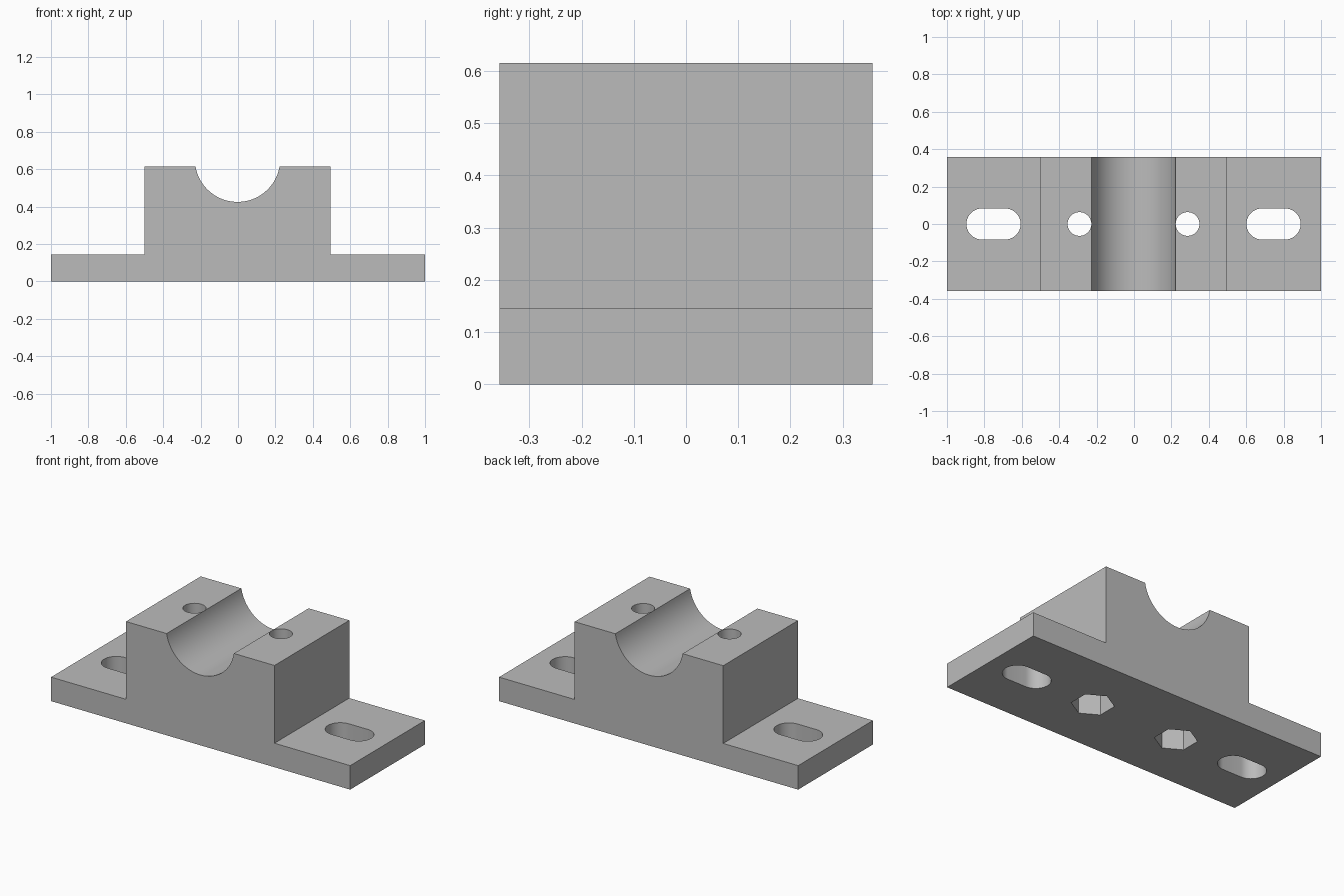
import bpy
import bmesh
from math import pi, sin, cos, asin, radians

cube = bpy.data.objects.get("Cube")
if cube:
    bpy.data.objects.remove(cube, do_unlink=True)

# Main sizes
SHIFT = -0.0025          # the block sits a hair off the base centre
DEPTH = 0.357            # half depth
BASE_TOP, BLOCK_TOP = 0.145, 0.615
BLOCK_HALF = 0.4965
BORE_R, BORE_Z = 0.228, 0.653
HOLE_X, HOLE_R = 0.289, 0.0635
NUT_R, NUT_DEPTH = 0.117, 0.25
SLOT_X, SLOT_R, SLOT_REACH = 0.7485, 0.083, 0.062

grey = bpy.data.materials.new("plain grey")
grey.use_nodes = True
colour = (0.5, 0.5, 0.5, 1)
grey.diffuse_color = colour
grey.node_tree.nodes["Principled BSDF"].inputs["Base Color"].default_value = colour


def arc(cx, cy, r, start, end, steps):
    """Points along an arc, both ends included."""
    angles = [start + (end - start) * i / steps for i in range(steps + 1)]
    return [(cx + r * cos(a), cy + r * sin(a)) for a in angles]


def prism(name, points, offset):
    """Extrude a closed outline of 3D points into a solid."""
    bm = bmesh.new()
    face = bm.faces.new([bm.verts.new(p) for p in points])
    new = bmesh.ops.extrude_face_region(bm, geom=[face])["geom"]
    bmesh.ops.translate(bm, vec=offset,
                        verts=[v for v in new if isinstance(v, bmesh.types.BMVert)])
    bmesh.ops.recalc_face_normals(bm, faces=bm.faces)
    mesh = bpy.data.meshes.new(name)
    bm.to_mesh(mesh)
    bm.free()
    mesh.materials.append(grey)
    obj = bpy.data.objects.new(name, mesh)
    bpy.context.collection.objects.link(obj)
    return obj


def cut(target, name, outline, z0, z1):
    """Remove a vertical prism from the target."""
    cutter = prism(name, [(x, y, z0) for x, y in outline], (0, 0, z1 - z0))
    cutter.hide_render = True
    mod = target.modifiers.new(name, "BOOLEAN")
    mod.operation, mod.solver, mod.object = "DIFFERENCE", "EXACT", cutter
    bpy.context.view_layer.objects.active = target
    bpy.ops.object.modifier_apply(modifier=mod.name)
    bpy.data.objects.remove(cutter, do_unlink=True)


# Stepped body with the half-round cradle in its profile
rim = asin((BLOCK_TOP - BORE_Z) / BORE_R)
left, right = SHIFT - BLOCK_HALF, SHIFT + BLOCK_HALF
profile = [(-1, 0), (1, 0), (1, BASE_TOP), (right, BASE_TOP), (right, BLOCK_TOP)]
profile += arc(SHIFT, BORE_Z, BORE_R, rim, -pi - rim, 48)
profile += [(left, BLOCK_TOP), (left, BASE_TOP), (-1, BASE_TOP)]
body = prism("bearing_block", [(x, -DEPTH, z) for x, z in profile], (0, 2 * DEPTH, 0))

for side in (-1, 1):
    # Mounting slot through the flange
    x = SHIFT + side * SLOT_X
    slot = arc(x + SLOT_REACH, 0, SLOT_R, -pi / 2, pi / 2, 20)
    slot += arc(x - SLOT_REACH, 0, SLOT_R, pi / 2, 3 * pi / 2, 20)
    cut(body, "slot_cutter", slot, -0.1, 0.3)
    # Bolt hole down the block, with a hexagonal nut pocket underneath
    x = SHIFT + side * HOLE_X
    cut(body, "bolt_cutter", arc(x, 0, HOLE_R, 0, 2 * pi, 40)[:-1], -0.1, 0.8)
    cut(body, "nut_cutter", arc(x, 0, NUT_R, pi / 2, 5 * pi / 2, 6)[:-1], -0.1, NUT_DEPTH)

# Smooth the round walls, keep the edges crisp
bpy.ops.object.select_all(action="DESELECT")
body.select_set(True)
bpy.context.view_layer.objects.active = body
bpy.ops.object.shade_smooth_by_angle(angle=radians(30))
